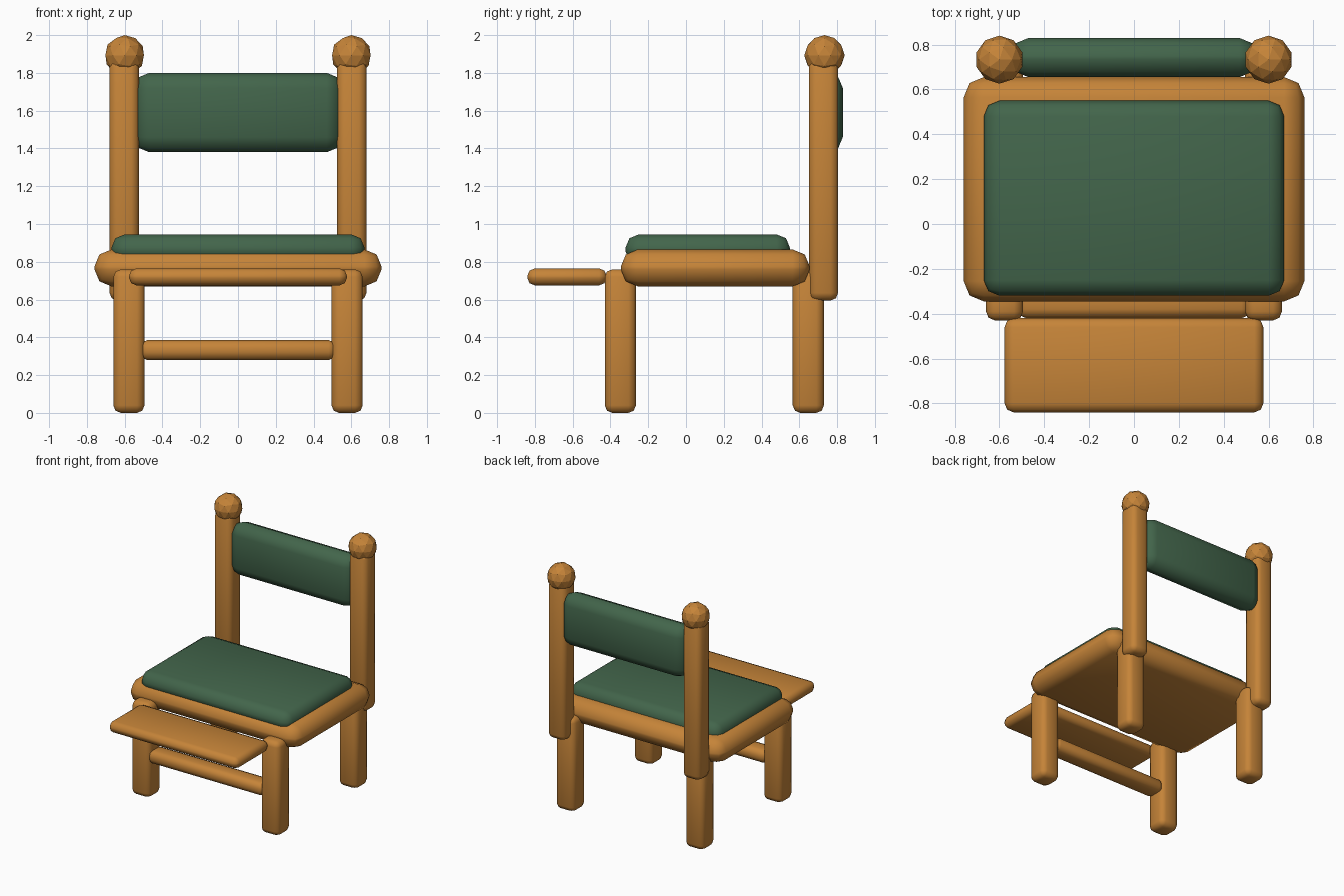
import bpy
from math import radians

cube = bpy.data.objects.get("Cube")
if cube:
    bpy.data.objects.remove(cube, do_unlink=True)


def material(name, rgb):
    m = bpy.data.materials.new(name)
    m.use_nodes = True
    color = (*rgb, 1)
    m.diffuse_color = color
    m.node_tree.nodes["Principled BSDF"].inputs["Base Color"].default_value = color
    return m


WOOD = material("warm_wood", (0.56, 0.23, 0.04))
FABRIC = material("green_fabric", (0.055, 0.13, 0.07))


def rounded_box(name, x, y, z, bevel, mat, segments=2):
    """Box between (min, max) ranges with softened edges."""
    spans = (x, y, z)
    bpy.ops.mesh.primitive_cube_add(size=1, location=[(a + b) / 2 for a, b in spans])
    ob = bpy.context.object
    ob.name = name
    ob.scale = [b - a for a, b in spans]
    bpy.ops.object.transform_apply(location=False, rotation=False, scale=True)
    mod = ob.modifiers.new("soft_edges", "BEVEL")
    mod.width = bevel
    mod.segments = segments
    mod.limit_method = "NONE"
    bpy.ops.object.modifier_apply(modifier=mod.name)
    ob.data.materials.append(mat)
    bpy.ops.object.shade_smooth_by_angle(angle=radians(50))
    return ob


# Seat and cushion
rounded_box("seat", (-0.76, 0.76), (-0.345, 0.655), (0.67, 0.865), 0.09, WOOD)
rounded_box("seat_cushion", (-0.67, 0.67), (-0.32, 0.55), (0.785, 0.945), 0.07, FABRIC)

# Legs, back posts and finials on both sides
for side, s in (("left", 1), ("right", -1)):
    leg_x = sorted((s * 0.495, s * 0.66))
    rounded_box(side + "_front_leg", leg_x, (-0.43, -0.265), (0, 0.76), 0.04, WOOD)
    rounded_box(side + "_back_leg", leg_x, (0.565, 0.73), (0, 0.76), 0.04, WOOD)
    post_x = sorted((s * 0.525, s * 0.68))
    rounded_box(side + "_back_post", post_x, (0.65, 0.805), (0.595, 1.87), 0.04, WOOD)
    bpy.ops.mesh.primitive_ico_sphere_add(
        subdivisions=2, radius=0.107, location=(s * 0.6, 0.733, 1.893))
    finial = bpy.context.object
    finial.name = side + "_finial"
    finial.data.materials.append(WOOD)

# Padded backrest between the posts
rounded_box("backrest_pad", (-0.55, 0.55), (0.655, 0.83), (1.38, 1.80), 0.08, FABRIC)

# Front rung and footboard
rounded_box("front_rung", (-0.52, 0.52), (-0.42, -0.27), (0.28, 0.385), 0.04, WOOD)
rounded_box("footboard", (-0.577, 0.577), (-0.84, -0.42), (0.675, 0.765), 0.04, WOOD)
